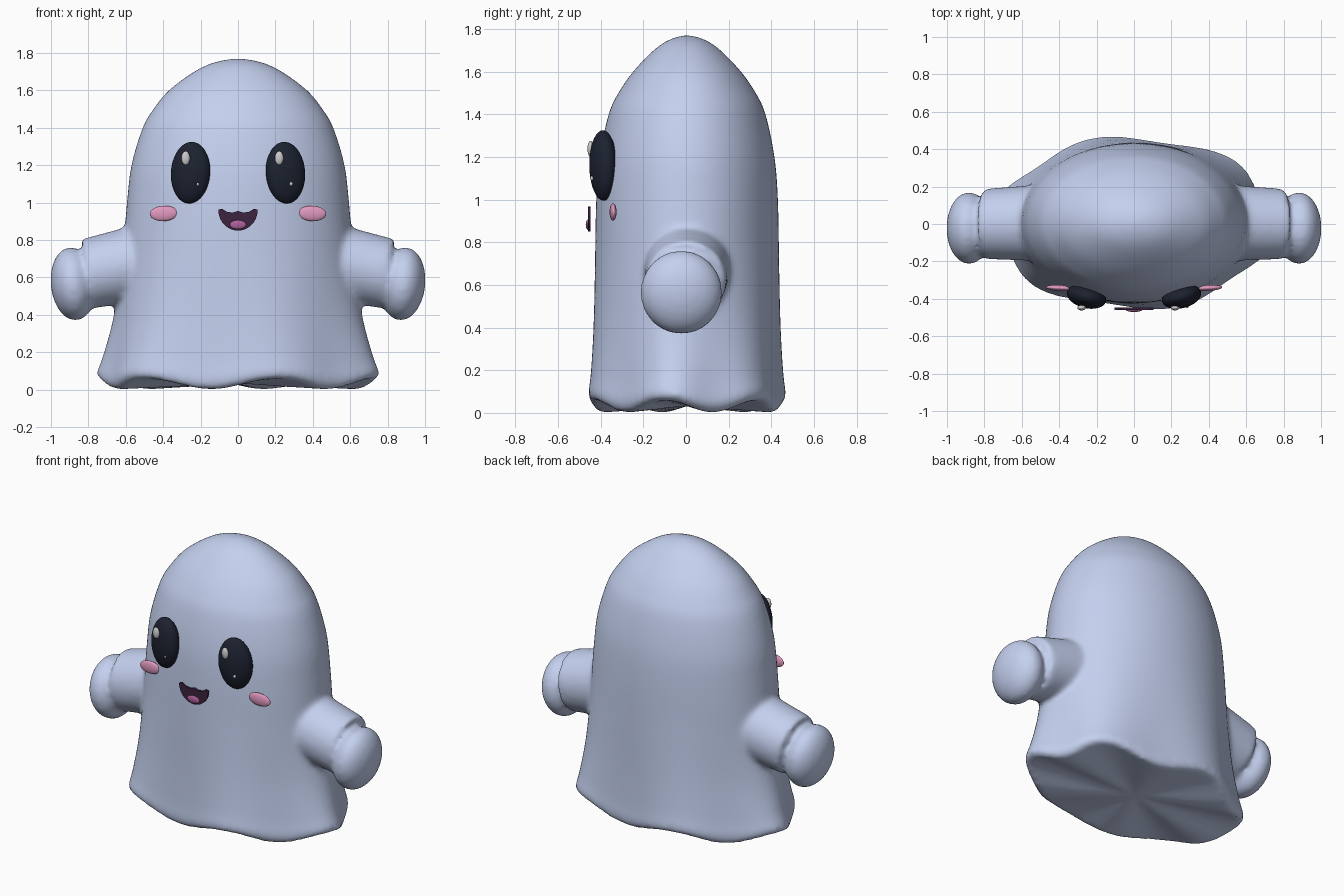
import bpy, bmesh
from math import sin, cos, pi, radians, exp
from mathutils import Matrix, Vector

if "Cube" in bpy.data.objects:
    bpy.data.objects.remove(bpy.data.objects["Cube"])


def material(name, rgb):
    m = bpy.data.materials.new(name)
    m.diffuse_color = (*rgb, 1)
    m.use_nodes = True
    m.node_tree.nodes["Principled BSDF"].inputs["Base Color"].default_value = m.diffuse_color
    return m


CLOTH = material("pale_cloth", (0.55, 0.63, 0.86))
BLACK = material("eye_black", (0.012, 0.016, 0.03))
WHITE = material("highlight_white", (0.9, 0.9, 0.9))
PINK = material("cheek_pink", (0.75, 0.32, 0.52))
PLUM = material("mouth_plum", (0.045, 0.018, 0.05))
TONGUE = material("tongue_pink", (0.42, 0.12, 0.33))


def finish(bm, name, mat, smooth=True):
    bmesh.ops.recalc_face_normals(bm, faces=bm.faces[:])
    me = bpy.data.meshes.new(name)
    for f in bm.faces:
        f.smooth = smooth
    bm.to_mesh(me)
    bm.free()
    me.materials.append(mat)
    ob = bpy.data.objects.new(name, me)
    bpy.context.collection.objects.link(ob)
    return ob


def add_ball(bm, loc, radii, turn=0, roll=0):
    # ellipsoid: roll about y, then turn about z
    mx = (Matrix.Translation(loc) @ Matrix.Rotation(radians(turn), 4, 'Z')
          @ Matrix.Rotation(radians(roll), 4, 'Y') @ Matrix.Diagonal((*radii, 1)))
    bmesh.ops.create_uvsphere(bm, u_segments=32, v_segments=20, radius=1, matrix=mx)


def ball(name, mat, *args):
    bm = bmesh.new()
    add_ball(bm, *args)
    return finish(bm, name, mat)


def catmull(pts, steps):
    pts = [Vector(p) for p in pts]
    ext = [2 * pts[0] - pts[1]] + pts + [2 * pts[-1] - pts[-2]]
    out = []
    for a, b, c, d in zip(ext, ext[1:], ext[2:], ext[3:]):
        for i in range(steps):
            t = i / steps
            out.append(0.5 * (2 * b + (c - a) * t + (2 * a - 5 * b + 4 * c - d) * t * t
                              + (3 * b - a - 3 * c + d) * t ** 3))
    return out


# Body: elliptical rings (z, half width, half depth) with a six-lobed wavy hem
profile = [(0.03, 0.71, 0.44), (0.07, 0.738, 0.457), (0.17, 0.71, 0.448), (0.4, 0.658, 0.438),
           (0.7, 0.62, 0.432), (1.0, 0.594, 0.426), (1.2, 0.57, 0.41), (1.4, 0.51, 0.368),
           (1.5, 0.452, 0.322), (1.6, 0.37, 0.253), (1.7, 0.235, 0.157),
           (1.75, 0.127, 0.083), (1.775, 0, 0)]
N = 96
bm = bmesh.new()
rings = []
for z, rx, ry in catmull(profile, 4):
    ring = []
    for i in range(N):
        a = 2 * pi * i / N
        wave = cos(6 * (a - radians(47)))
        r = 1 + 0.045 * wave * max(0, 1 - z / 0.9) ** 1.5
        dz = 0.03 * wave * exp(-max(z - 0.03, 0) / 0.12)
        ring.append(bm.verts.new((rx * r * cos(a), ry * r * sin(a) + 0.005, z + dz)))
    rings.append(ring)
for lo, hi in zip(rings, rings[1:]):
    for i in range(N):
        j = (i + 1) % N
        bm.faces.new((lo[i], lo[j], hi[j], hi[i]))
for ring, z in ((rings[0], 0.03), (rings[-1], 1.774)):
    tip = bm.verts.new((0, 0.005, z))
    for i in range(N):
        bm.faces.new((ring[i], ring[(i + 1) % N], tip))

# Arms and mitten hands, fused into the body by the remesh
for s in (-1, 1):
    a, b = Vector((s * 0.42, 0.008, 0.70)), Vector((s * 0.80, 0, 0.62))
    d = b - a
    mx = Matrix.Translation((a + b) / 2) @ d.to_track_quat('Z', 'Y').to_matrix().to_4x4()
    bmesh.ops.create_cone(bm, cap_ends=True, segments=48, radius1=0.208, radius2=0.188,
                          depth=d.length, matrix=mx)
    add_ball(bm, (s * 0.882, -0.022, 0.565), (0.12, 0.193, 0.197), 0, s * 6)
body = finish(bm, "ghost_body", CLOTH)
rm = body.modifiers.new("fuse", 'REMESH')
rm.mode = 'VOXEL'
rm.voxel_size = 0.016
rm.use_smooth_shade = True
sm = body.modifiers.new("soften", 'SMOOTH')
sm.factor = 0.5
sm.iterations = 12

# Eyes, highlights and cheeks
for s, side in ((-1, "left"), (1, "right")):
    ball("eye_" + side, BLACK, (s * 0.254, -0.388, 1.16), (0.107, 0.062, 0.165), s * 14, s * -4)
    x = s * 0.25
    ball("big_highlight_" + side, WHITE, (x - 0.03, -0.448, 1.238), (0.023, 0.014, 0.037))
    ball("small_highlight_" + side, WHITE, (x + 0.034, -0.44, 1.1), (0.009, 0.009, 0.011))
    ball("cheek_" + side, PINK, (s * 0.397, -0.342, 0.942), (0.075, 0.016, 0.041), s * 3, s * 3)

# Mouth: thin plate with a scalloped top edge and round bottom
outline = [(0.105, 0.962), (0.085, 0.967), (0.06, 0.951), (0.03, 0.946), (0, 0.955),
           (-0.03, 0.946), (-0.06, 0.951), (-0.085, 0.967), (-0.105, 0.962)]
outline += [(-0.105 * cos(pi * i / 20), 0.96 - 0.11 * sin(pi * i / 20)) for i in range(1, 20)]
bm = bmesh.new()
face = bm.faces.new([bm.verts.new((x, -0.46, z)) for x, z in outline])
ext = bmesh.ops.extrude_face_region(bm, geom=[face], use_keep_orig=True)
bmesh.ops.translate(bm, vec=(0, 0.013, 0),
                    verts=[g for g in ext["geom"] if isinstance(g, bmesh.types.BMVert)])
finish(bm, "mouth", PLUM, smooth=False)
ball("tongue", TONGUE, (0, -0.46, 0.882), (0.044, 0.01, 0.024))
